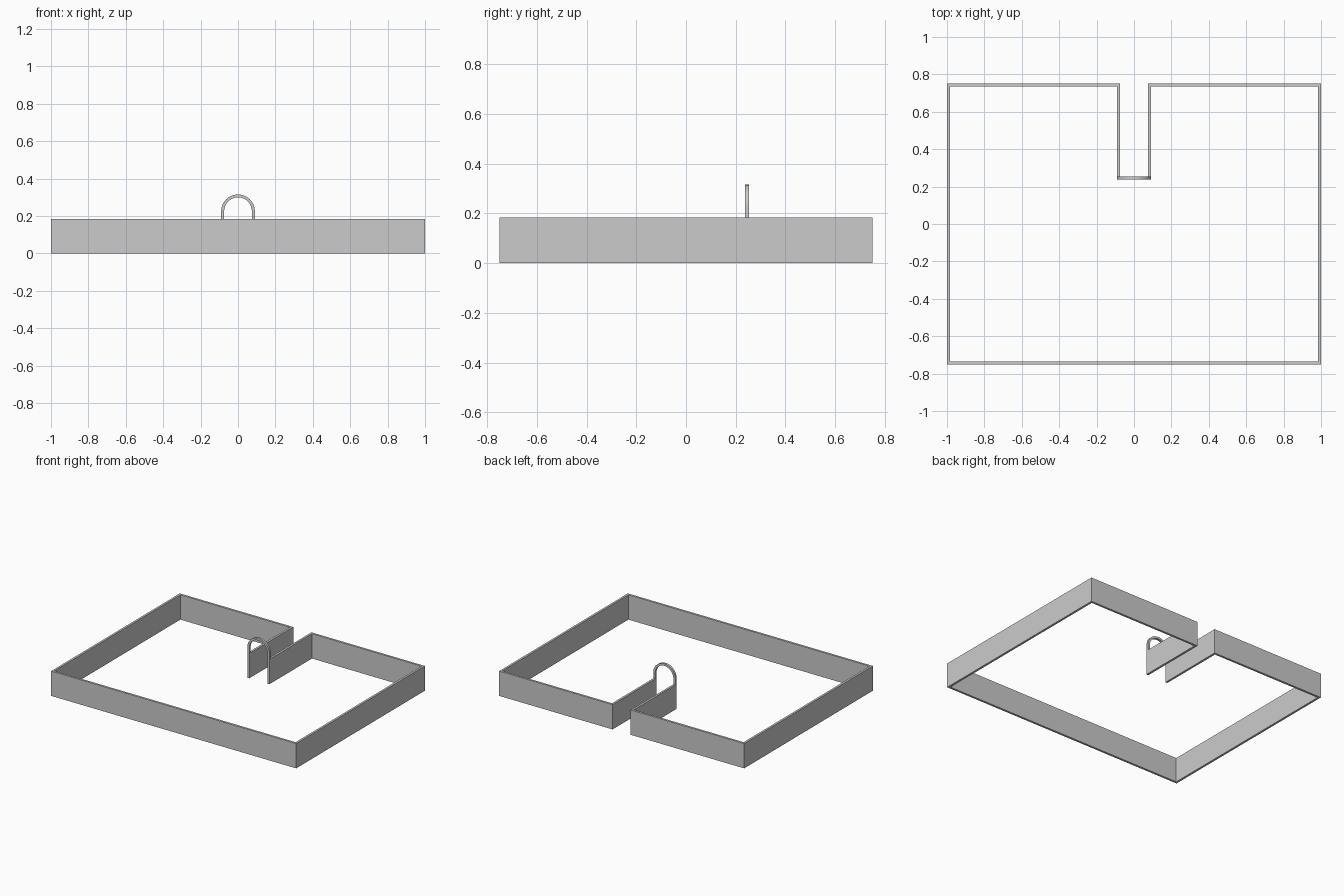
import bpy, bmesh, math

if "Cube" in bpy.data.objects:
    bpy.data.objects.remove(bpy.data.objects["Cube"])

H, T = 0.183, 0.016          # wall height and thickness
GAP = 0.09                   # half width of the entry channel, outer faces
END = 0.237                  # y where the channel stops


def strip(name, side_a, side_b, axis, lo, hi):
    """Solid band between two matching open polylines, extruded along an axis."""
    bm = bmesh.new()

    def vert(p, w):
        return bm.verts.new((p[0], p[1], w) if axis == 'Z' else (p[0], w, p[1]))

    rings = [[vert(a, lo), vert(b, lo), vert(b, hi), vert(a, hi)]
             for a, b in zip(side_a, side_b)]
    for r, s in zip(rings, rings[1:]):
        for i in range(4):
            j = (i + 1) % 4
            bm.faces.new((r[i], r[j], s[j], s[i]))
    bm.faces.new(rings[0])
    bm.faces.new(rings[-1][::-1])
    bmesh.ops.recalc_face_normals(bm, faces=bm.faces)
    mesh = bpy.data.meshes.new(name)
    bm.to_mesh(mesh)
    bm.free()
    obj = bpy.data.objects.new(name, mesh)
    bpy.context.collection.objects.link(obj)
    return obj


def mirrored(half):
    return half + [(-x, y) for x, y in reversed(half)]


# Perimeter wall, turning inward at the back to form the channel
room_side = [(GAP, END), (GAP, 0.75 - T), (1 - T, 0.75 - T), (1 - T, -0.75 + T)]
outer_side = [(GAP - T, END), (GAP - T, 0.75), (1, 0.75), (1, -0.75)]
strip("perimeter_wall", mirrored(room_side), mirrored(outer_side), 'Z', 0, H)


# Hoop over the inner end of the channel
def hoop_line(r, n=32):
    arc = [(r * math.cos(math.pi * i / n), 0.225 + r * math.sin(math.pi * i / n))
           for i in range(n + 1)]
    return [(r, H)] + arc + [(-r, H)]


hoop = strip("hoop", hoop_line(GAP), hoop_line(GAP - T), 'Y', END, END + T)
bpy.context.view_layer.objects.active = hoop
hoop.select_set(True)
bpy.ops.object.shade_smooth_by_angle(angle=math.radians(30))
